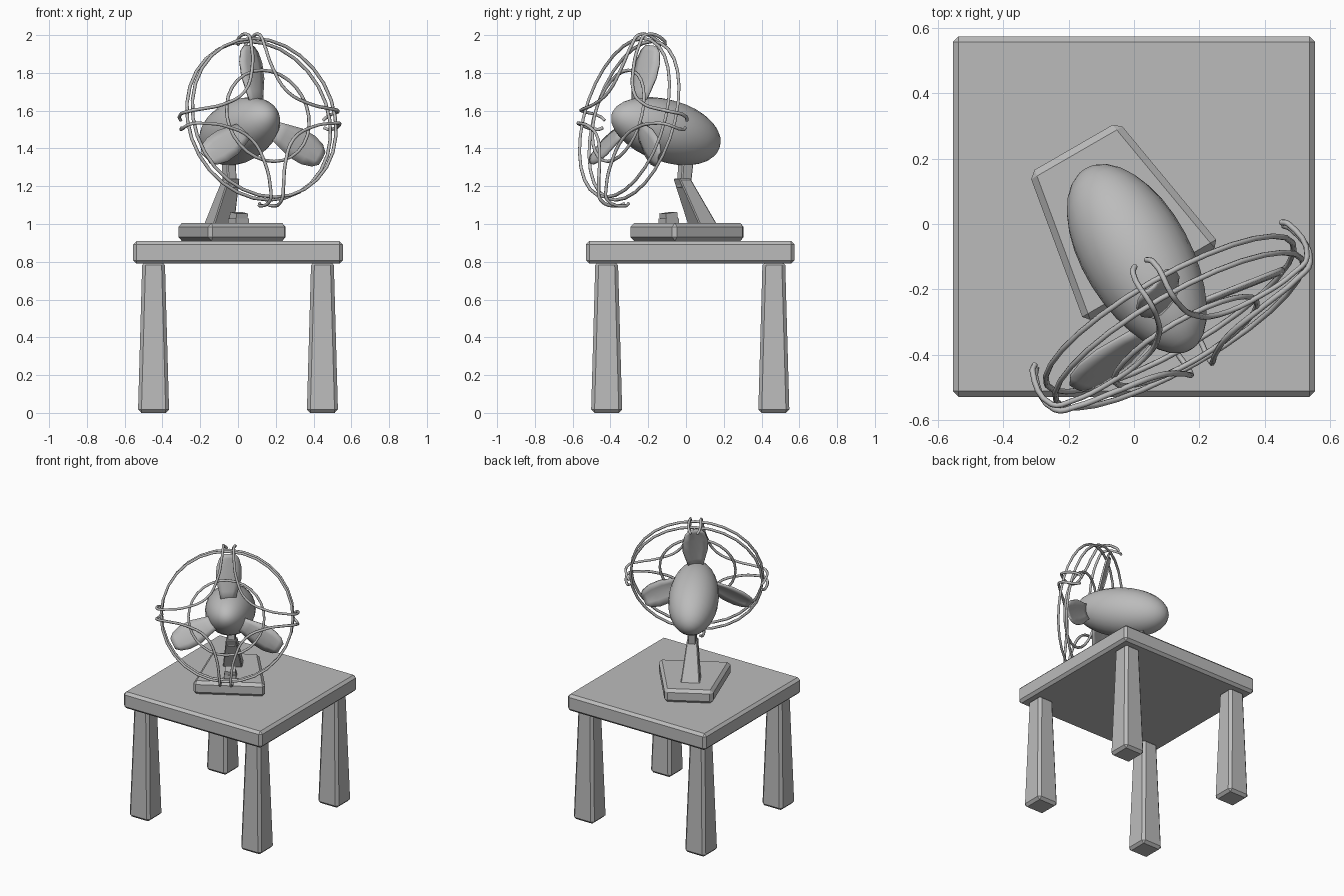
import bpy, bmesh
from math import sin, cos, pi, radians, sqrt
from mathutils import Matrix, Vector

cube = bpy.data.objects.get("Cube")
if cube:
    bpy.data.objects.remove(cube)

grey = bpy.data.materials.new("plain grey")
grey.use_nodes = True
tone = (0.5, 0.5, 0.5, 1)
grey.diffuse_color = tone
grey.node_tree.nodes["Principled BSDF"].inputs["Base Color"].default_value = tone

# Fan frame: turned to one side; head frame: also tilted upward, forward is -y
FAN = Matrix.Translation((-0.037, -0.0215, 0)) @ Matrix.Rotation(radians(30), 4, 'Z')
HEAD = FAN @ Matrix.Translation((0, -0.10, 1.495)) @ Matrix.Rotation(radians(-15), 4, 'X')


def finish(name, bm, matrix=Matrix(), bevel=0, smooth=False):
    bmesh.ops.recalc_face_normals(bm, faces=bm.faces)
    mesh = bpy.data.meshes.new(name)
    bm.to_mesh(mesh)
    bm.free()
    obj = bpy.data.objects.new(name, mesh)
    bpy.context.collection.objects.link(obj)
    obj.matrix_world = matrix
    mesh.materials.append(grey)
    if bevel:
        mod = obj.modifiers.new("Bevel", 'BEVEL')
        mod.width, mod.segments = bevel, 1
    if smooth:
        mesh.shade_smooth()
    return obj


def loft(name, bottom, top, z0, z1, matrix=Matrix(), bevel=0):
    """Solid between two four-cornered outlines."""
    bm = bmesh.new()
    low = [bm.verts.new((x, y, z0)) for x, y in bottom]
    high = [bm.verts.new((x, y, z1)) for x, y in top]
    bm.faces.new(low)
    bm.faces.new(high)
    for i in range(4):
        j = (i + 1) % 4
        bm.faces.new((low[i], low[j], high[j], high[i]))
    return finish(name, bm, matrix, bevel)


def rect(x, y, w, d):
    return [(x + sx * w / 2, y + sy * d / 2)
            for sx, sy in ((-1, -1), (1, -1), (1, 1), (-1, 1))]


def wire(name, points, closed=False):
    curve = bpy.data.curves.new(name, 'CURVE')
    curve.dimensions = '3D'
    curve.bevel_depth, curve.bevel_resolution = 0.009, 1
    curve.use_fill_caps = True
    curve.resolution_u = 4
    spline = curve.splines.new('POLY' if closed else 'BEZIER')
    if closed:
        spline.points.add(len(points) - 1)
        for p, co in zip(spline.points, points):
            p.co = (*co, 1)
        spline.use_cyclic_u = True
    else:
        spline.bezier_points.add(len(points) - 1)
        for p, co in zip(spline.bezier_points, points):
            p.co = co
            p.handle_left_type = p.handle_right_type = 'AUTO'
    obj = bpy.data.objects.new(name, curve)
    bpy.context.collection.objects.link(obj)
    obj.matrix_world = HEAD
    curve.materials.append(grey)
    bpy.ops.object.select_all(action='DESELECT')
    obj.select_set(True)
    bpy.context.view_layer.objects.active = obj
    bpy.ops.object.convert(target='MESH')


# Table
MID = 0.0225
loft("table_top", rect(0, MID, 1.11, 1.105), rect(0, MID, 1.11, 1.105), 0.79, 0.91, bevel=0.018)
for sx, side in ((1, "left"), (-1, "right")):
    for sy, end in ((1, "back"), (-1, "front")):
        x, y = sx * 0.447, MID + sy * 0.4425
        loft(f"{end}_{side}_leg", rect(x, y, 0.165, 0.165), rect(x, y, 0.12, 0.12),
             0, 0.8, bevel=0.018)

# Fan base, button, arm and neck
foot = [(-0.24, -0.187), (0.24, -0.187), (0.158, 0.296), (-0.158, 0.296)]
loft("fan_base", foot, foot, 0.91, 1.005, FAN, 0.02)
loft("button_socket", rect(0, -0.08, 0.08, 0.08), rect(0, -0.08, 0.08, 0.08), 1.0, 1.03, FAN)
tilt = Matrix.Translation((0, -0.08, 1.03)) @ Matrix.Rotation(radians(8), 4, 'X')
loft("button", rect(0, 0, 0.07, 0.07), rect(0, 0, 0.07, 0.07), -0.01, 0.03, FAN @ tilt)
loft("arm", rect(0, 0.13, 0.13, 0.11), rect(0, 0.0, 0.07, 0.07), 0.99, 1.24, FAN, 0.006)
loft("neck", rect(0, 0.01, 0.055, 0.06), rect(0, 0.03, 0.055, 0.07), 1.19, 1.38, FAN, 0.006)

# Motor housing: a long egg
bm = bmesh.new()
bmesh.ops.create_uvsphere(bm, u_segments=24, v_segments=16, radius=1)
bmesh.ops.rotate(bm, verts=bm.verts, matrix=Matrix.Rotation(pi / 2, 3, 'X'))
for v in bm.verts:
    girth = 0.165 * (1 + 0.06 * v.co.y)
    v.co = Vector((v.co.x * girth, v.co.y * 0.33, v.co.z * girth))
finish("motor_housing", bm, HEAD, smooth=True)

# Three pitched blades
SECTIONS = [(0.08, 0.04), (0.16, 0.06), (0.24, 0.08), (0.32, 0.08), (0.38, 0.062), (0.41, 0.035)]
for k in range(3):
    bm = bmesh.new()
    rows = []
    for r, half in SECTIONS:
        rows.append([bm.verts.new((half * s, -0.197 + 0.31 * half * s - 0.012 * (1 - s * s), r))
                     for s in (-1, -0.5, 0, 0.5, 1)])
    for a, b in zip(rows, rows[1:]):
        for i in range(4):
            bm.faces.new((a[i], a[i + 1], b[i + 1], b[i]))
    blade = finish(f"blade_{k + 1}", bm, HEAD @ Matrix.Rotation(k * 2 * pi / 3, 4, 'Y'), smooth=True)
    mod = blade.modifiers.new("Thickness", 'SOLIDIFY')
    mod.thickness, mod.offset = 0.012, 0


# Cage: two rims, an inner ring and four bowed wires hooked over the rims
def ring(name, radius, front):
    wire(name, [(radius * cos(a), -front, radius * sin(a))
                for a in (2 * pi * i / 28 for i in range(28))], True)


ring("front_rim", 0.435, 0.26)
ring("back_rim", 0.435, 0.20)
ring("inner_ring", 0.25, 0.30)

HALF = [(0.02, -0.13, 0.435), (0.035, -0.15, 0.452), (0.035, -0.27, 0.452),
        (0.04, -0.295, 0.39), (0.06, -0.31, 0.27)]
path = HALF + [(0.13, -0.315, 0.13)] + [(z, y, x) for x, y, z in reversed(HALF)]
for k in range(4):
    turn = Matrix.Rotation(k * pi / 2, 3, 'Y')
    wire(f"cage_wire_{k + 1}", [turn @ Vector(p) for p in path])
